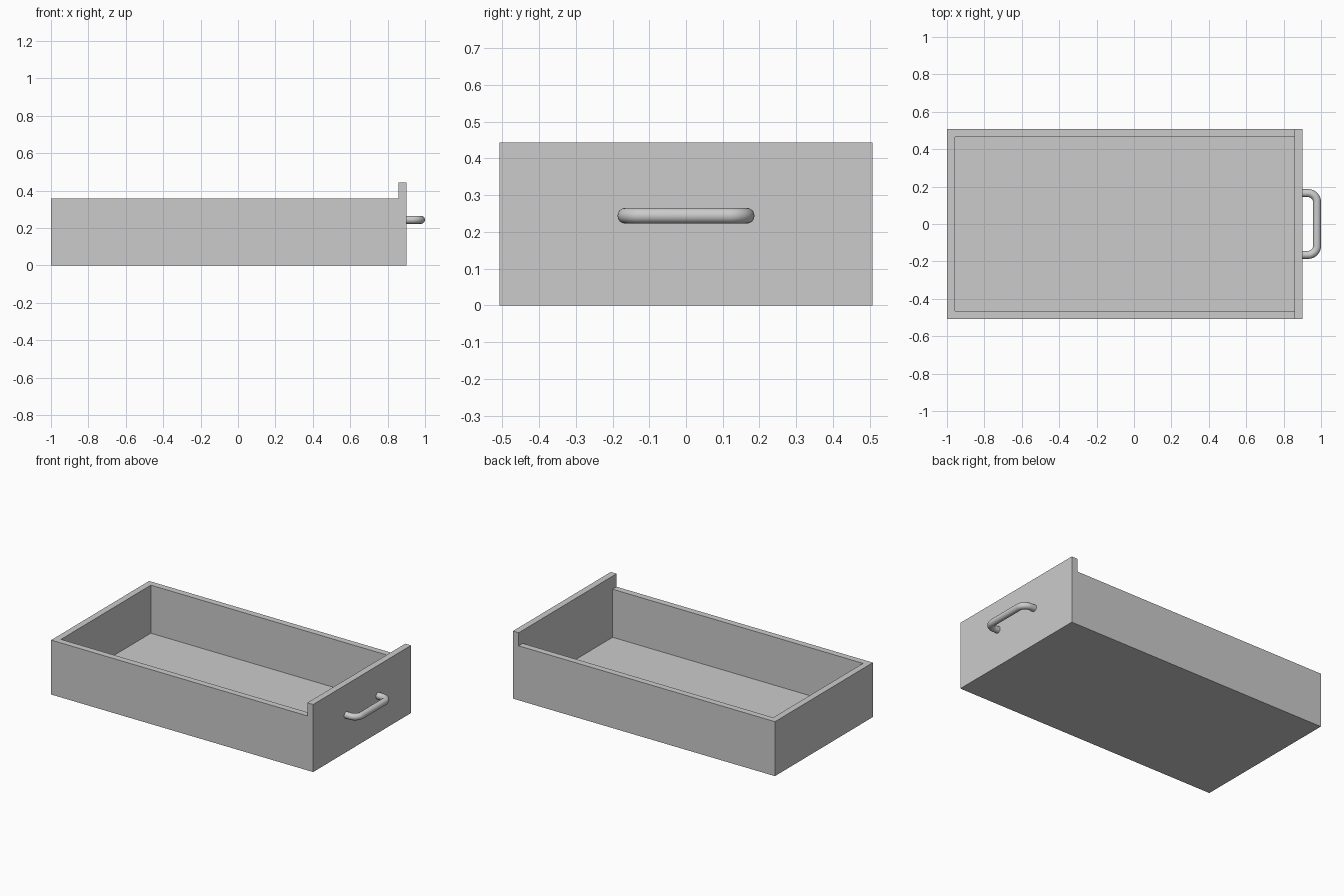
import bpy
import math

cube = bpy.data.objects.get("Cube")
if cube:
    bpy.data.objects.remove(cube, do_unlink=True)

# One plain grey for every part
grey = bpy.data.materials.new("plain_grey")
grey.use_nodes = True
colour = (0.6, 0.6, 0.6, 1)
grey.diffuse_color = colour
grey.node_tree.nodes["Principled BSDF"].inputs["Base Color"].default_value = colour

# Overall sizes
BACK, FACE = -1.0, 0.9       # x of the two ends
HALF_W = 0.507
WALL = 0.042                 # board thickness
RIM, PANEL_TOP = 0.357, 0.443
INNER = FACE - WALL


def board(name, low, high):
    """Box spanning two opposite corners."""
    bpy.ops.mesh.primitive_cube_add(size=1)
    obj = bpy.context.object
    obj.name = name
    for v in obj.data.vertices:
        v.co = [(a + b) / 2 + c * (b - a) for a, b, c in zip(low, high, v.co)]
    obj.data.materials.append(grey)
    return obj


# Drawer box
board("drawer_floor", (BACK + WALL, WALL - HALF_W, 0), (INNER, HALF_W - WALL, WALL))
board("end_wall", (BACK, -HALF_W, 0), (BACK + WALL, HALF_W, RIM))
board("face_panel", (INNER, -HALF_W, 0), (FACE, HALF_W, PANEL_TOP))
for side, name in ((1, "back_side_wall"), (-1, "front_side_wall")):
    ys = sorted((side * HALF_W, side * (HALF_W - WALL)))
    board(name, (BACK + WALL, ys[0], 0), (INNER, ys[1], RIM))

# Pull handle: round bar swept along a path with two rounded bends
RADIUS, BEND = 0.0215, 0.048
BAR_X, LEG_Y, HANDLE_Z = 1 - RADIUS, 0.165, 0.244
half = [(FACE - 0.005, LEG_Y)]
STEPS = 10
for i in range(STEPS + 1):
    a = math.pi / 2 * (1 - i / STEPS)
    half.append((BAR_X - BEND + BEND * math.cos(a), LEG_Y - BEND + BEND * math.sin(a)))
path = half + [(x, -y) for x, y in reversed(half)]

curve = bpy.data.curves.new("pull_handle", "CURVE")
curve.dimensions = "3D"
curve.bevel_depth = RADIUS
curve.bevel_resolution = 6
curve.use_fill_caps = True
spline = curve.splines.new("POLY")
spline.points.add(len(path) - 1)
for point, (x, y) in zip(spline.points, path):
    point.co = (x, y, HANDLE_Z, 1)
handle = bpy.data.objects.new("pull_handle", curve)
bpy.context.collection.objects.link(handle)
curve.materials.append(grey)

bpy.ops.object.select_all(action="DESELECT")
handle.select_set(True)
bpy.context.view_layer.objects.active = handle
bpy.ops.object.convert(target="MESH")
bpy.ops.object.shade_smooth_by_angle(angle=math.radians(40))
